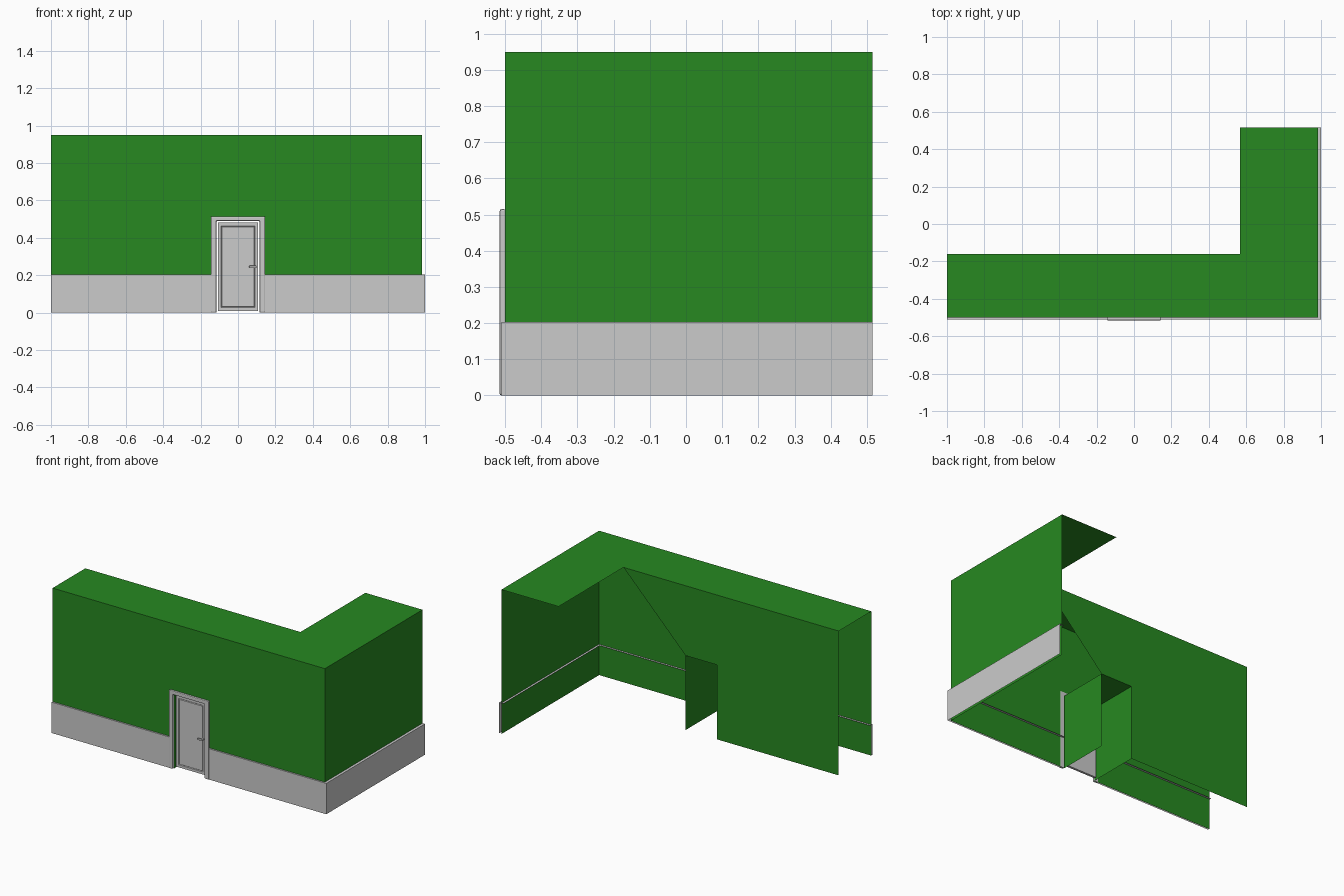
import bpy, bmesh

if "Cube" in bpy.data.objects:
    bpy.data.objects.remove(bpy.data.objects["Cube"])

green = bpy.data.materials.new("green_paint")
green.diffuse_color = (0.02, 0.25, 0.015, 1)
green.use_nodes = True
green.node_tree.nodes["Principled BSDF"].inputs["Base Color"].default_value = green.diffuse_color

# Key dimensions
L, R = -1.0, 0.983           # wall ends in x
F, M, B = -0.5, -0.16, 0.515  # front, rear sheet, wing end in y
H, BH = 0.95, 0.203          # wall and skirting height
DW, DH = 0.115, 0.49         # doorway half width and height


def finish(name, bm, mat=None):
    me = bpy.data.meshes.new(name)
    bm.to_mesh(me)
    bm.free()
    ob = bpy.data.objects.new(name, me)
    bpy.context.collection.objects.link(ob)
    if mat:
        me.materials.append(mat)
    return ob


def sheets(name, polys, mat=None):
    bm = bmesh.new()
    for poly in polys:
        bm.faces.new([bm.verts.new(p) for p in poly])
    bmesh.ops.remove_doubles(bm, verts=bm.verts, dist=1e-5)
    return finish(name, bm, mat)


def box(name, x0, x1, y0, y1, z0, z1, bevel=0):
    bm = bmesh.new()
    bmesh.ops.create_cube(bm, size=1)
    for v in bm.verts:
        v.co = ((x0 + x1) / 2 + v.co.x * (x1 - x0),
                (y0 + y1) / 2 + v.co.y * (y1 - y0),
                (z0 + z1) / 2 + v.co.z * (z1 - z0))
    ob = finish(name, bm)
    if bevel:
        add_bevel(ob, bevel)
    return ob


def add_bevel(ob, width):
    m = ob.modifiers.new("bevel", "BEVEL")
    m.width, m.segments = width, 2


def xz(pts, y):
    return [(x, y, z) for x, z in pts]


# Front wall with doorway, and the right wall
sheets("front_wall", [xz([(L, 0), (-DW, 0), (-DW, DH), (DW, DH), (DW, 0),
                          (R, 0), (R, H), (L, H)], F)], green)
sheets("right_wall", [[(R, F, 0), (R, B, 0), (R, B, H), (R, F, H)]], green)

# L-shaped top
sheets("wall_top", [[(x, y, H) for x, y in
                     [(L, F), (R, F), (R, B), (0.567, B), (0.567, M), (L, M)]]], green)

# Rear sheet, cut on the slant from doorway to inner corner
sheets("rear_wall", [xz([(L, H), (0.567, H), (DW, DH), (-DW, DH),
                         (-DW, 0), (L, 0)], M)], green)

# Doorway lining: two sides and a ceiling
lining = [[(s * DW, F, 0), (s * DW, M, 0), (s * DW, M, DH), (s * DW, F, DH)][::s]
          for s in (-1, 1)]
lining.append([(-DW, F, DH), (-DW, M, DH), (DW, M, DH), (DW, F, DH)])
sheets("doorway_lining", lining, green)

# Skirting: outer face plus a top ledge passing through the wall
O, I = 0.01, 0.014
XR = 1.0


def skirting(name, a, b, a_in, b_in):
    sheets(name, [[(*a, 0), (*b, 0), (*b, BH), (*a, BH)],
                  [(*a, BH), (*b, BH), (*b_in, BH), (*a_in, BH)]])


skirting("front_skirting_left", (L, F - O), (-0.14, F - O), (L, F + I), (-0.118, F + I))
skirting("front_skirting_right", (0.14, F - O), (XR, F - O), (0.118, F + I), (R - I, F + I))
skirting("right_skirting", (XR, F - O), (XR, B), (R - I, F + I), (R - I, B))

# Door frame
bm = bmesh.new()
outline = [(-0.145, 0), (-0.145, 0.515), (0.145, 0.515), (0.145, 0),
           (DW, 0), (DW, DH), (-DW, DH), (-DW, 0)]
f = bm.faces.new([bm.verts.new(p) for p in xz(outline, F - 0.015)])
ext = bmesh.ops.extrude_face_region(bm, geom=[f])
for v in ext["geom"]:
    if isinstance(v, bmesh.types.BMVert):
        v.co.y = F + 0.002
bmesh.ops.recalc_face_normals(bm, faces=bm.faces)
add_bevel(finish("door_frame", bm), 0.005)

# Door leaf with a grooved panel
door = box("door", -0.107, 0.107, -0.49, -0.475, 0.01, 0.481)
bm = bmesh.new()
bm.from_mesh(door.data)
for thick, depth in ((0.024, 0), (0.004, -0.004), (0.004, 0.004)):
    bm.faces.ensure_lookup_table()
    bm.normal_update()
    front = min(bm.faces, key=lambda f: (round(f.normal.y, 3),
                                         abs(f.calc_center_median().x) + abs(f.calc_center_median().z - 0.2455)))
    bmesh.ops.inset_region(bm, faces=[front], thickness=thick, depth=depth)
bm.to_mesh(door.data)
bm.free()

# Lever handle
box("handle_stem", 0.087, 0.097, -0.507, -0.488, 0.24, 0.25)
box("handle_lever", 0.06, 0.1, -0.512, -0.504, 0.239, 0.251, 0.003)
